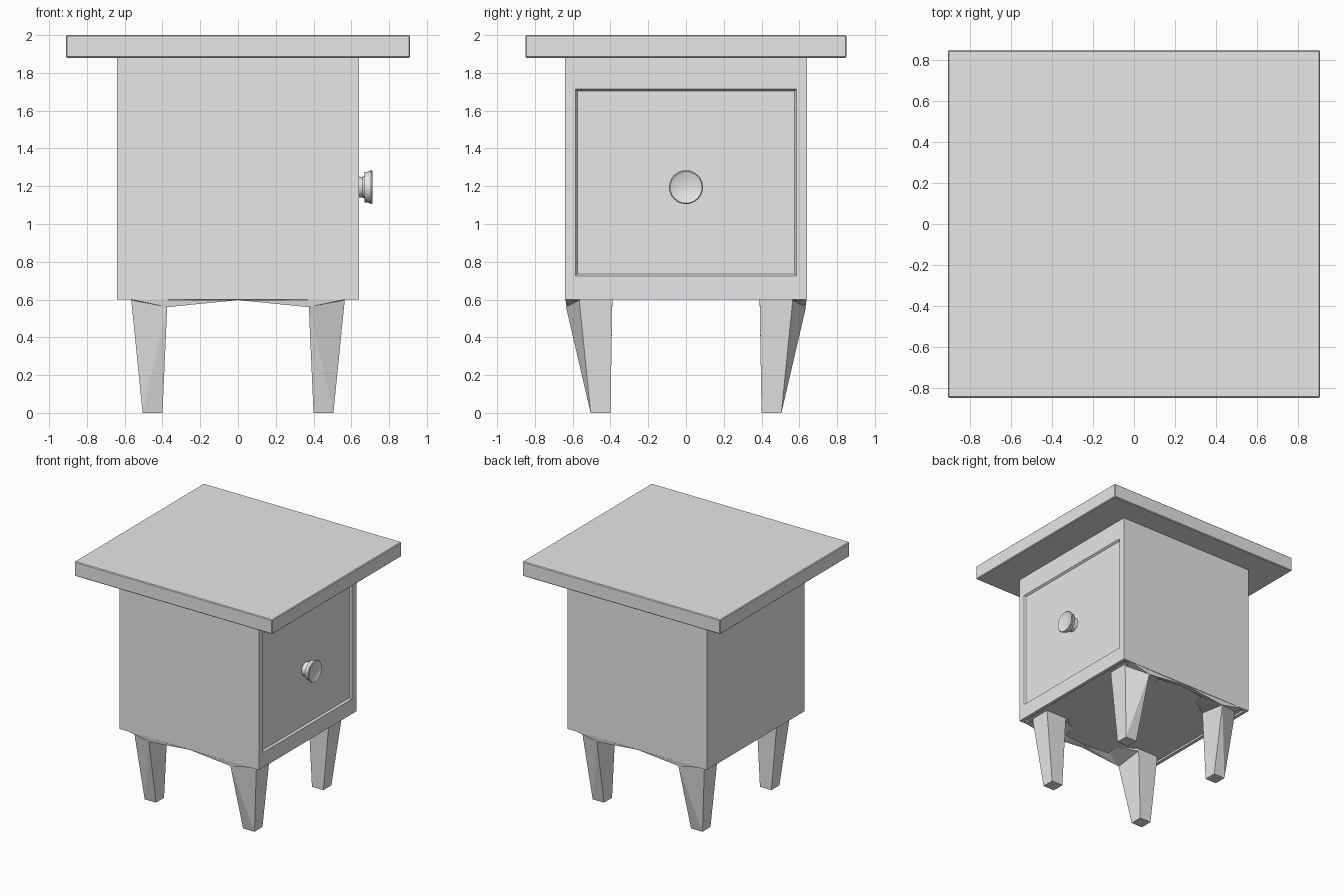
import bpy, bmesh, math
from mathutils import Vector

if "Cube" in bpy.data.objects:
    bpy.data.objects.remove(bpy.data.objects["Cube"])

paint = bpy.data.materials.new("light_grey")
paint.diffuse_color = (0.8, 0.8, 0.8, 1)
paint.use_nodes = True
paint.node_tree.nodes["Principled BSDF"].inputs["Base Color"].default_value = paint.diffuse_color


def finish(name, bm):
    bmesh.ops.recalc_face_normals(bm, faces=bm.faces[:])
    mesh = bpy.data.meshes.new(name)
    bm.to_mesh(mesh)
    bm.free()
    mesh.materials.append(paint)
    ob = bpy.data.objects.new(name, mesh)
    bpy.context.collection.objects.link(ob)
    return ob


def box(lo, hi):
    bm = bmesh.new()
    bmesh.ops.create_cube(bm, size=1)
    for v in bm.verts:
        v.co = [(a + b) / 2 + c * (b - a) for a, b, c in zip(lo, hi, v.co)]
    bm.normal_update()
    return bm


def bevel(ob, width):
    mod = ob.modifiers.new("edge_bevel", 'BEVEL')
    mod.width = width
    mod.segments = 1
    mod.limit_method = 'ANGLE'
    mod.angle_limit = math.radians(60)


def hull(bm, points):
    verts = [bm.verts.new(p) for p in points]
    res = bmesh.ops.convex_hull(bm, input=verts)
    loose = [v for v in res["geom_interior"] if isinstance(v, bmesh.types.BMVert)]
    bmesh.ops.delete(bm, geom=loose, context='VERTS')


# Overhanging table top
bevel(finish("table_top", box((-0.91, -0.85, 1.88), (0.91, 0.85, 2.0))), 0.006)

# Cabinet: framed drawer front on +x, shallow recess underneath
bm = box((-0.64, -0.64, 0.6), (0.64, 0.64, 1.88))
drawer = max(bm.faces, key=lambda f: f.normal.x)
bottom = min(bm.faces, key=lambda f: f.normal.z)
bmesh.ops.inset_region(bm, faces=[drawer], thickness=0.077)
for v in drawer.verts:
    v.co.z = 0.725 if v.co.z < 1.2 else 1.715
bmesh.ops.inset_region(bm, faces=[drawer], thickness=0.015, depth=-0.015)
bmesh.ops.inset_region(bm, faces=[bottom], thickness=0.04)
bmesh.ops.inset_region(bm, faces=[bottom], thickness=0.001, depth=-0.015)
finish("cabinet", bm)

# Round knob turned about the x axis, with a dished face
profile = [(0.62, 0.058), (0.66, 0.054), (0.669, 0.06), (0.671, 0.08),
           (0.69, 0.082), (0.705, 0.09), (0.711, 0.085), (0.703, 0.071)]
bm = bmesh.new()
sides = 24
rings = []
for x, r in profile:
    rings.append([bm.verts.new((x, r * math.cos(2 * math.pi * i / sides),
                                1.195 + r * math.sin(2 * math.pi * i / sides)))
                  for i in range(sides)])
for a, b in zip(rings, rings[1:]):
    for i in range(sides):
        j = (i + 1) % sides
        bm.faces.new((a[i], a[j], b[j], b[i]))
bm.faces.new(rings[0])
bm.faces.new(rings[-1])
knob = finish("knob", bm)
bpy.context.view_layer.objects.active = knob
knob.select_set(True)
bpy.ops.object.shade_smooth_by_angle(angle=math.radians(30))

# Tapered splayed legs with faceted brackets along the front and back edges
for sx, xn in ((1, "right"), (-1, "left")):
    for sy, yn in ((-1, "front"), (1, "back")):
        def mirrored(points):
            return [Vector((x * sx, y * sy, z)) for x, y, z in points]

        bm = bmesh.new()
        hull(bm, mirrored([
            (0.505, 0.505, 0), (0.4, 0.505, 0), (0.4, 0.4, 0), (0.505, 0.4, 0),
            (0.565, 0.565, 0.597), (0.375, 0.635, 0.56),
            (0.375, 0.39, 0.59), (0.565, 0.39, 0.597),
            (0.565, 0.565, 0.614), (0.375, 0.59, 0.614),
            (0.375, 0.39, 0.614), (0.565, 0.39, 0.614)]))
        finish(f"{yn}_{xn}_leg", bm)

        bm = bmesh.new()
        # long wedge under the cabinet edge
        hull(bm, mirrored([
            (0.565, 0.565, 0.597), (0.565, 0.638, 0.6), (0.375, 0.632, 0.56),
            (0, 0.638, 0.597), (0, 0.6, 0.6), (0.375, 0.55, 0.6)]))
        # short inner gusset
        hull(bm, mirrored([
            (0.375, 0.632, 0.56), (0.375, 0.39, 0.595), (0.22, 0.48, 0.612),
            (0.22, 0.59, 0.6), (0.375, 0.39, 0.614), (0.375, 0.59, 0.612)]))
        finish(f"{yn}_{xn}_bracket", bm)
